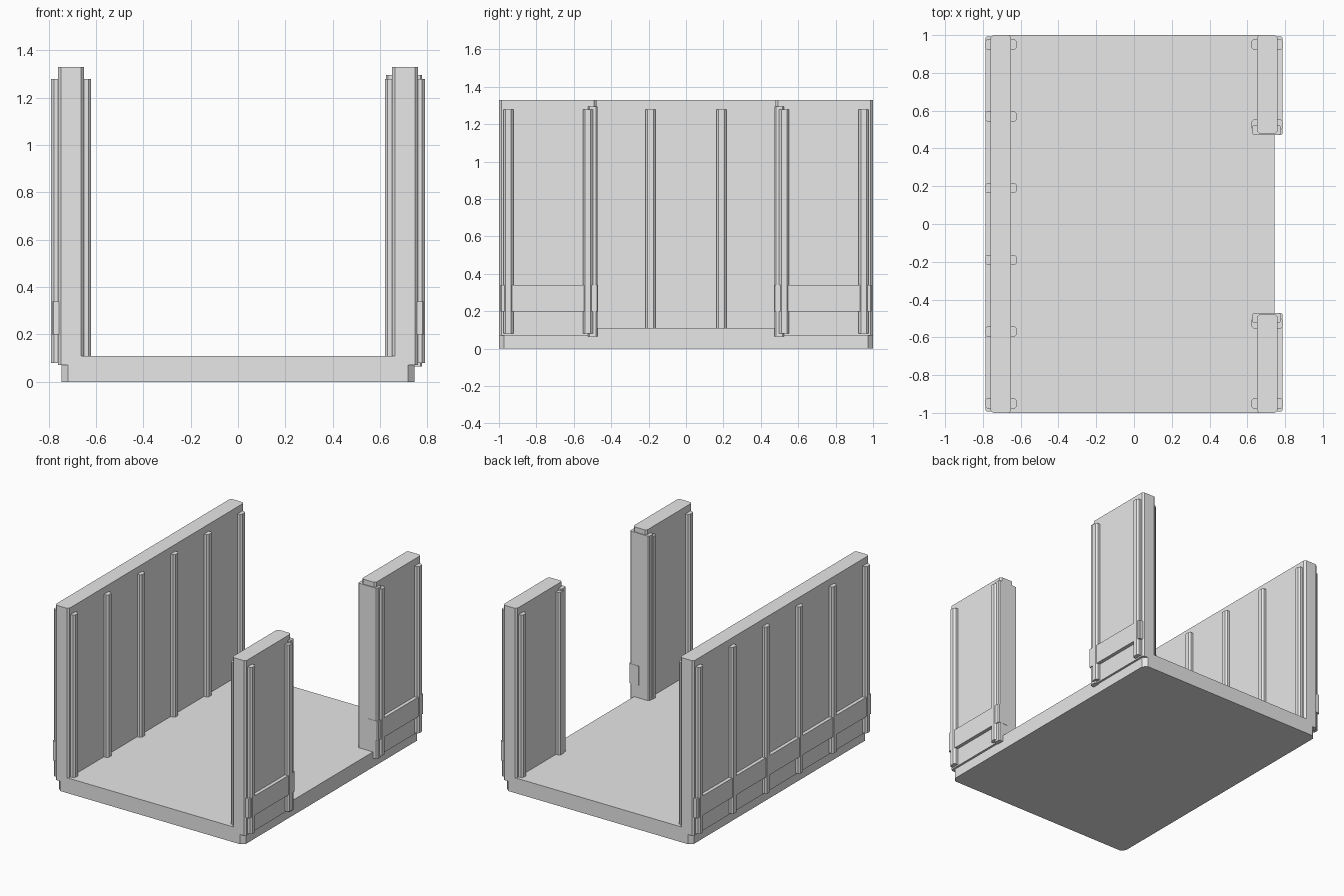
import bpy
import bmesh

cube = bpy.data.objects.get("Cube")
if cube:
    bpy.data.objects.remove(cube, do_unlink=True)

GREY = (0.8, 0.8, 0.8, 1.0)
grey = bpy.data.materials.new("plain_grey")
grey.use_nodes = True
grey.diffuse_color = GREY
grey.node_tree.nodes["Principled BSDF"].inputs["Base Color"].default_value = GREY


def block(name, x, y, z, cut=0.0):
    """Upright block between x, y and z limits with chamfered vertical edges."""
    (x0, x1), (y0, y1) = sorted(x), sorted(y)
    if cut:
        outline = [(x0 + cut, y0), (x1 - cut, y0), (x1, y0 + cut), (x1, y1 - cut),
                   (x1 - cut, y1), (x0 + cut, y1), (x0, y1 - cut), (x0, y0 + cut)]
    else:
        outline = [(x0, y0), (x1, y0), (x1, y1), (x0, y1)]
    bm = bmesh.new()
    base = bm.faces.new([bm.verts.new((px, py, z[0])) for px, py in outline])
    top = bmesh.ops.extrude_face_region(bm, geom=[base])
    bmesh.ops.translate(bm, vec=(0, 0, z[1] - z[0]),
                        verts=[v for v in top["geom"] if isinstance(v, bmesh.types.BMVert)])
    bmesh.ops.recalc_face_normals(bm, faces=bm.faces)
    mesh = bpy.data.meshes.new(name)
    bm.to_mesh(mesh)
    bm.free()
    mesh.materials.append(grey)
    obj = bpy.data.objects.new(name, mesh)
    bpy.context.collection.objects.link(obj)
    return obj


def rib(name, side, y):
    """Vertical rib running through the wall, showing on both faces."""
    block(name, (side * 0.62, side * 0.79), (y - 0.027, y + 0.027), (0.08, 1.28), 0.012)


# Floor: narrower chamfered base with a deck between the walls
block("floor_base", (-0.745, 0.745), (-1, 1), (0, 0.11), 0.028)
block("floor_deck", (-0.7, 0.7), (-1, 1), (0.07, 0.11))

# Full wall on the right side
block("right_wall", (-0.76, -0.65), (-1, 1), (0.07, 1.33), 0.013)
block("right_rail", (-0.785, -0.7), (-0.992, 0.992), (0.2, 0.34), 0.006)
for i in range(6):
    rib("right_rib", -1, -0.95 + 0.38 * i)

# Two wall sections on the left side, with a doorway between them
for end, label in ((-1, "front"), (1, "back")):
    block(label + "_left_wall", (0.65, 0.76), (end, end * 0.478), (0.07, 1.33), 0.013)
    block(label + "_left_rail", (0.7, 0.785), (end * 0.992, end * 0.47), (0.2, 0.34), 0.006)
    block(label + "_door_jamb", (0.625, 0.778), (end * 0.524, end * 0.472), (0.065, 1.295), 0.008)
    for y in (0.95, 0.525):
        rib(label + "_left_rib", 1, end * y)
